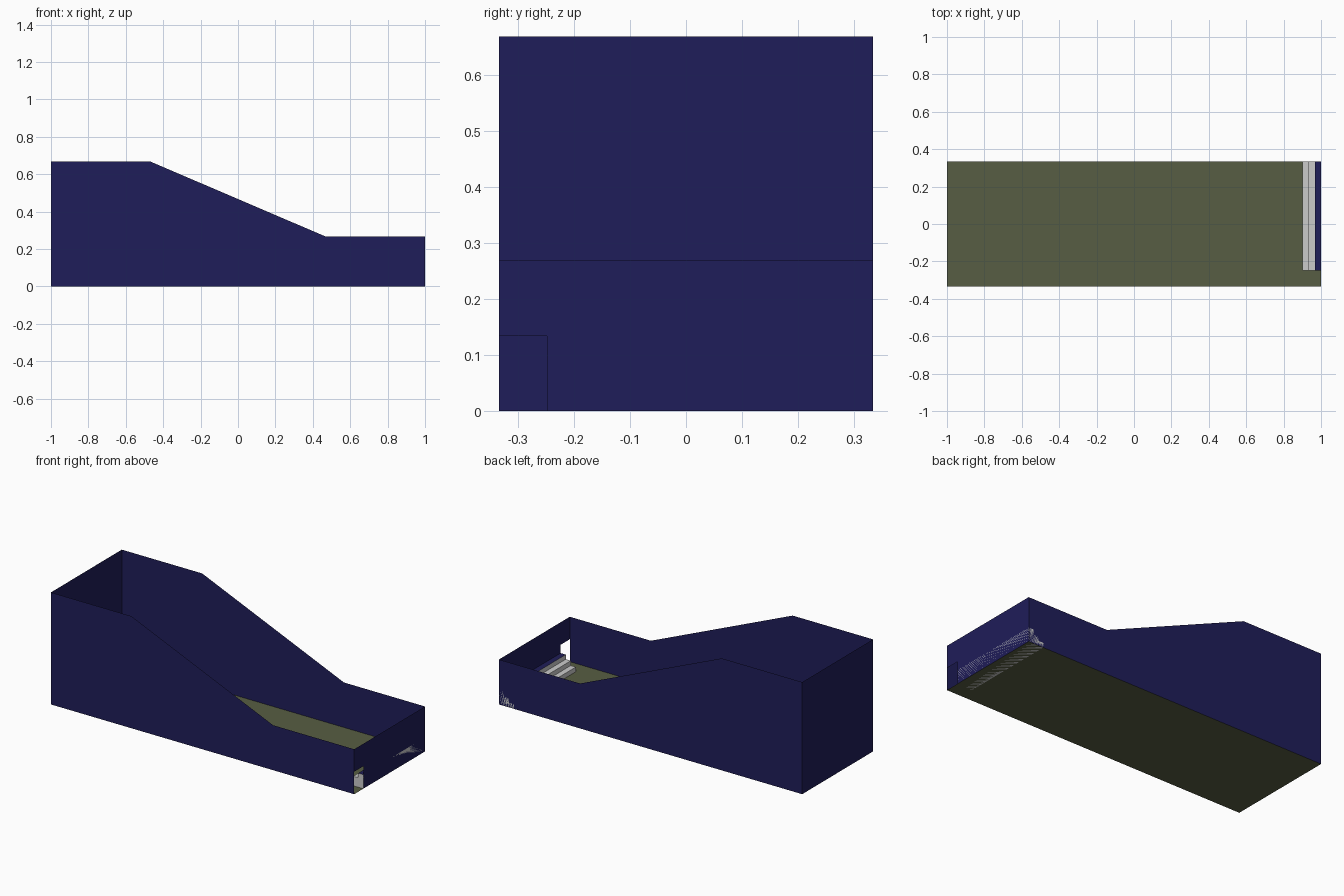
import bpy

if "Cube" in bpy.data.objects:
    bpy.data.objects.remove(bpy.data.objects["Cube"])

X, Y = 1.0, 0.3335          # half length and half width
HIGH, LOW = 0.668, 0.268    # wall heights
DOOR_Y, DOOR_Z = -0.248, 0.134


def material(name, rgb):
    m = bpy.data.materials.new(name)
    m.diffuse_color = (*rgb, 1)
    m.use_nodes = True
    m.node_tree.nodes["Principled BSDF"].inputs["Base Color"].default_value = m.diffuse_color
    return m


def build(name, verts, faces, *mats):
    me = bpy.data.meshes.new(name)
    me.from_pydata(verts, [], faces)
    for m in mats:
        me.materials.append(m)
    ob = bpy.data.objects.new(name, me)
    bpy.context.collection.objects.link(ob)
    return ob


def sheet(name, verts, mat):
    return build(name, verts, [range(len(verts))], mat)


navy = material("navy", (0.0137, 0.0123, 0.10))
olive = material("olive", (0.097, 0.110, 0.056))
grey = material("step_grey", (0.8, 0.8, 0.8))

# Floor
sheet("floor", [(-X, -Y, 0), (X, -Y, 0), (X, Y, 0), (-X, Y, 0)], olive)

# Long side walls with a sloping top edge
side = [(-X, 0), (X, 0), (X, LOW), (0.465, LOW), (-0.47, HIGH), (-X, HIGH)]
sheet("front_wall", [(x, -Y, z) for x, z in side], navy)
sheet("back_wall", [(x, Y, z) for x, z in reversed(side)], navy)

# Tall end wall, and low end wall with a doorway at the front corner
sheet("tall_end_wall", [(-X, Y, 0), (-X, -Y, 0), (-X, -Y, HIGH), (-X, Y, HIGH)], navy)
door = [(DOOR_Y, 0), (Y, 0), (Y, LOW), (-Y, LOW), (-Y, DOOR_Z), (DOOR_Y, DOOR_Z)]
sheet("low_end_wall", [(X, y, z) for y, z in door], navy)

# Three steps along the low end, extruded from a stair profile
RUN, RISE, N = 1 / 30, 0.028, 3
stair = [(X, 0), (X, N * RISE)]
for i in range(N, 0, -1):
    x = X - RUN * (N - i + 1)
    stair += [(x, i * RISE), (x, (i - 1) * RISE)]
n = len(stair)
verts = [(x, y, z) for y in (DOOR_Y, Y) for x, z in stair]
faces = [range(n), range(2 * n - 1, n - 1, -1)]
faces += [(i, i + n, (i + 1) % n + n, (i + 1) % n) for i in range(n)]
steps = build("steps", verts, faces, grey, navy)
steps.data.polygons[3].material_index = 1   # top tread is navy
